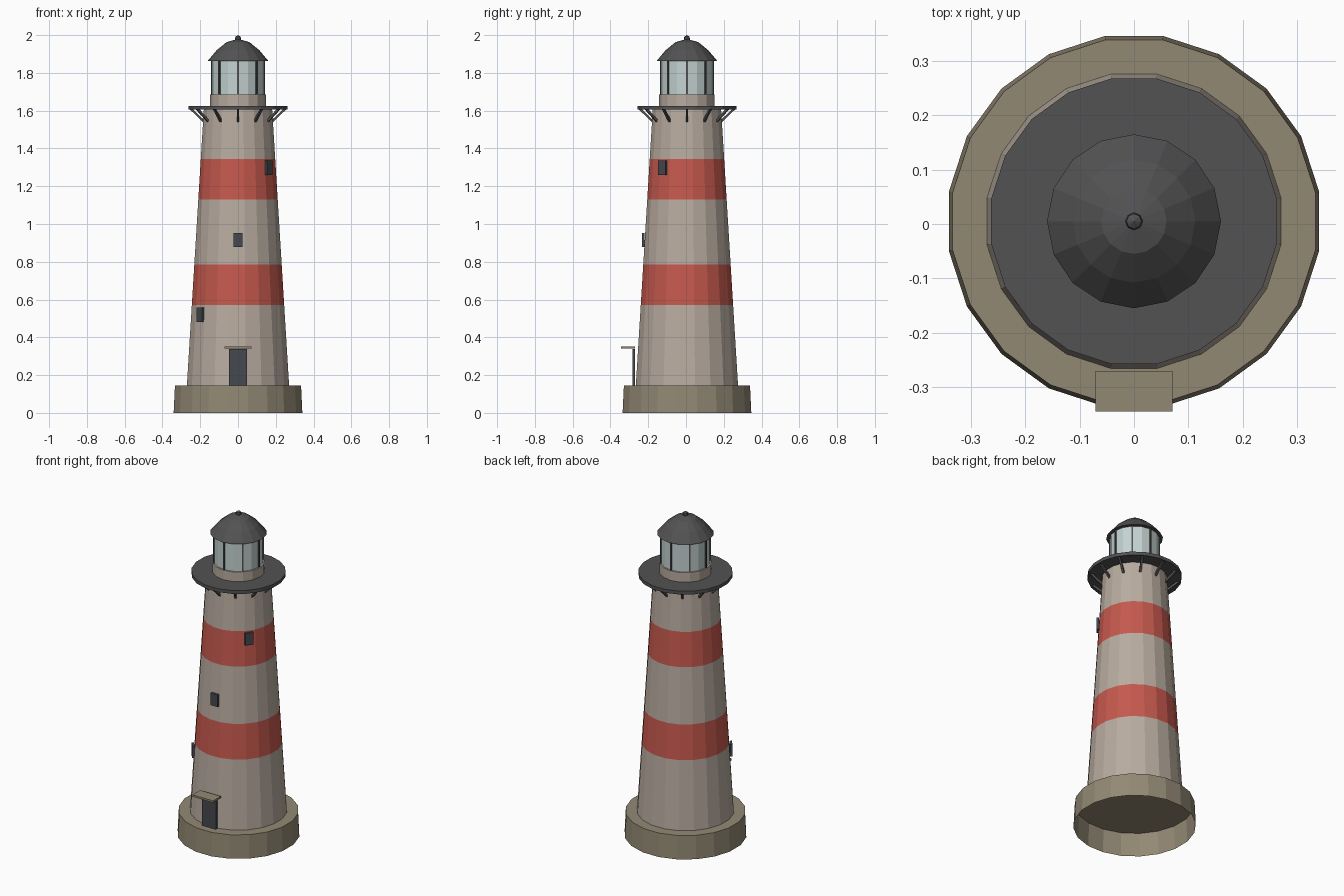
import bpy, bmesh
from math import sin, cos, pi
from mathutils import Matrix, Vector

if "Cube" in bpy.data.objects:
    bpy.data.objects.remove(bpy.data.objects["Cube"])

CY = 0.005  # tower axis in y (the porch roof sticks out in front)


def material(name, rgb):
    m = bpy.data.materials.new(name)
    m.diffuse_color = (*rgb, 1)
    m.use_nodes = True
    m.node_tree.nodes["Principled BSDF"].inputs["Base Color"].default_value = m.diffuse_color
    return m


STONE = material("stone", (0.48, 0.41, 0.35))
RED = material("red_paint", (0.56, 0.10, 0.075))
ROCK = material("rock", (0.29, 0.25, 0.175))
IRON = material("dark_iron", (0.085, 0.085, 0.088))
GLASS = material("glass", (0.55, 0.65, 0.64))
DARK = material("dark_opening", (0.06, 0.066, 0.078))


def finish(name, bm, mats):
    me = bpy.data.meshes.new(name)
    bm.to_mesh(me)
    bm.free()
    for m in mats:
        me.materials.append(m)
    ob = bpy.data.objects.new(name, me)
    bpy.context.collection.objects.link(ob)
    return ob


def lathe(name, profile, sides, mats, half=False, pattern=None):
    """Spin (radius, z) points; radius 0 makes a pole; pattern = material per band."""
    bm = bmesh.new()
    turn = pi / sides if half else 0
    rings = []
    for r, z in profile:
        if r == 0:
            rings.append([bm.verts.new((0, CY, z))])
        else:
            rings.append([bm.verts.new((r * sin(turn + 2 * pi * i / sides),
                                        CY - r * cos(turn + 2 * pi * i / sides), z))
                          for i in range(sides)])
    for k, (a, b) in enumerate(zip(rings, rings[1:])):
        for i in range(sides):
            j = (i + 1) % sides
            quad = [a[i % len(a)], a[j % len(a)], b[j % len(b)], b[i % len(b)]]
            f = bm.faces.new(list(dict.fromkeys(quad)))
            f.material_index = pattern[k] if pattern else 0
    return finish(name, bm, mats)


def add_box(bm, size, matrix):
    bmesh.ops.create_cube(bm, size=1, matrix=matrix @ Matrix.Diagonal((*size, 1)))


def around(angle, radius, z):
    """Placement on the tower, facing outward; angle 0 = front, positive = right."""
    return (Matrix.Translation((0, CY, 0)) @ Matrix.Rotation(angle, 4, 'Z')
            @ Matrix.Translation((0, -radius, z)))


def box(name, size, matrix, mat):
    bm = bmesh.new()
    add_box(bm, size, matrix)
    return finish(name, bm, [mat])


# Plinth, open underneath
lathe("plinth", [(0.345, 0), (0.338, 0.145), (0, 0.145)], 20, [ROCK], half=True)


# Tapered tower with two painted bands
def tower_radius(z):
    return 0.274 + (0.183 - 0.274) * (z - 0.145) / (1.61 - 0.145)


levels = [0.145, 0.57, 0.785, 1.13, 1.343, 1.61]
lathe("tower", [(tower_radius(z), z) for z in levels], 20, [STONE, RED],
      half=True, pattern=[0, 1, 0, 1, 0])

# Gallery deck and the struts below it
lathe("gallery_deck", [(0, 1.605), (0.266, 1.605), (0.266, 1.626), (0, 1.626)],
      20, [IRON], half=True)
bm = bmesh.new()
for i in range(12):
    a = 2 * pi * i / 12
    inner = around(a, 0.172, 1.535).translation
    outer = around(a, 0.25, 1.61).translation
    d = outer - inner
    rot = d.to_track_quat('Z', 'Y').to_matrix().to_4x4()
    add_box(bm, (0.012, 0.012, d.length), Matrix.Translation((inner + outer) / 2) @ rot)
finish("gallery_struts", bm, [IRON])

# Lantern room
lathe("lantern_base", [(0.147, 1.62), (0.147, 1.685), (0, 1.685)], 16, [STONE])
lathe("lantern_glass", [(0.138, 1.685), (0.138, 1.866)], 16, [GLASS])
bm = bmesh.new()
for i in range(8):
    add_box(bm, (0.009, 0.009, 0.182), around(2 * pi * i / 8, 0.139, 1.775))
finish("lantern_bars", bm, [IRON])

# Domed roof and finial
lathe("lantern_roof", [(0, 1.864), (0.16, 1.864), (0.113, 1.92), (0.06, 1.963), (0, 1.98)],
      16, [IRON])
lathe("roof_finial", [(0.009, 1.965), (0.016, 1.978), (0.014, 1.992), (0, 2.0)],
      8, [IRON])

# Door with a small porch roof
box("door", (0.094, 0.014, 0.193), Matrix.Translation((0, -0.277, 0.2415)), DARK)
box("porch_roof", (0.142, 0.075, 0.012), Matrix.Translation((0, -0.3075, 0.346)), ROCK)

# Windows climbing around the tower
for label, angle, z in (("lower", -0.9, 0.52), ("middle", 0, 0.915), ("upper", 0.9, 1.298)):
    box(label + "_window", (0.048, 0.014, 0.075),
        around(angle, tower_radius(z) + 0.005, z), DARK)
